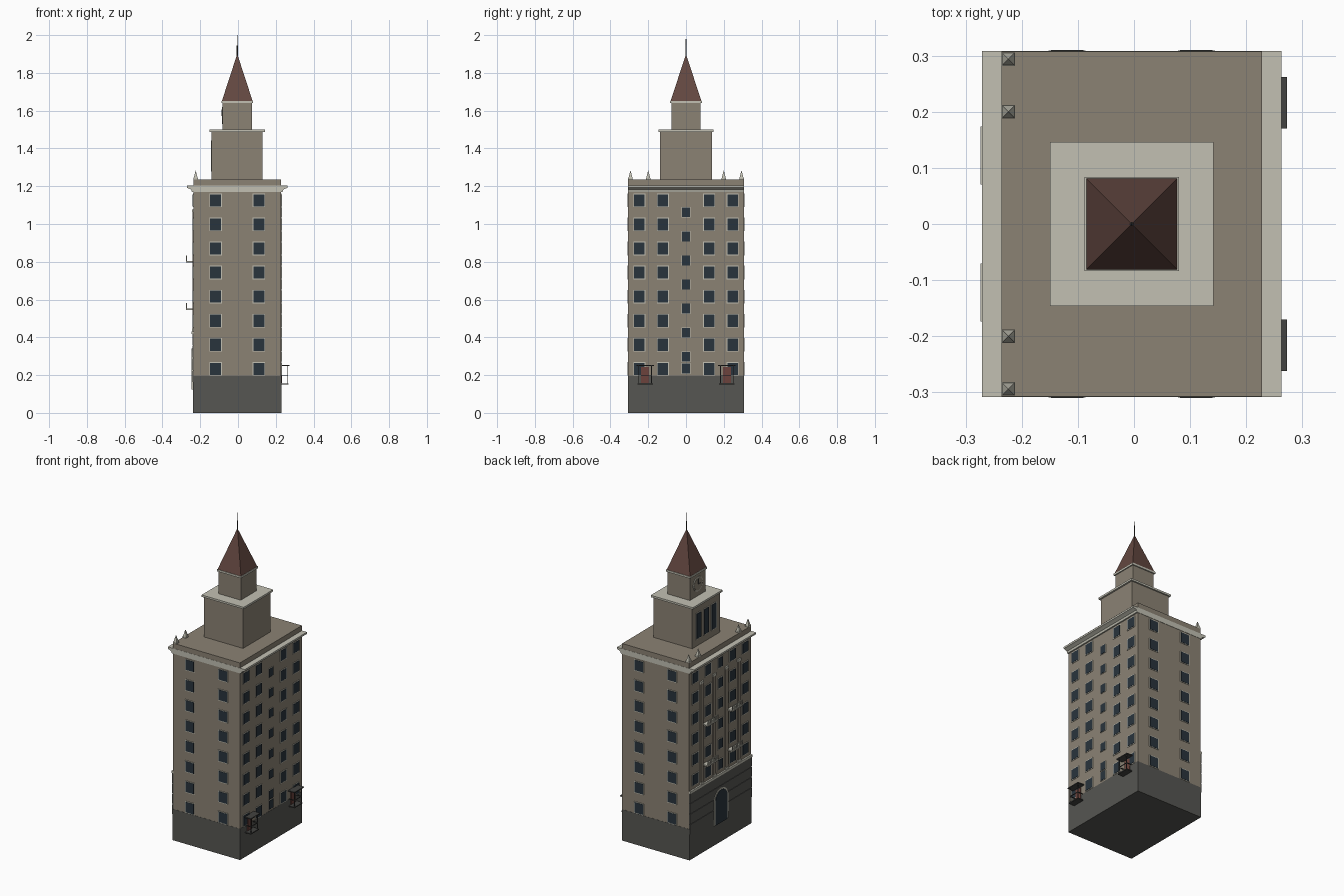
import bpy, bmesh, math
from mathutils import Matrix

cube = bpy.data.objects.get("Cube")
if cube:
    bpy.data.objects.remove(cube, do_unlink=True)


def material(name, rgb):
    m = bpy.data.materials.new(name)
    m.use_nodes = True
    m.diffuse_color = (*rgb, 1)
    m.node_tree.nodes["Principled BSDF"].inputs["Base Color"].default_value = (*rgb, 1)
    return m


stone = material("tan stone", (0.26, 0.225, 0.175))
trim = material("pale trim", (0.54, 0.53, 0.45))
granite = material("dark granite", (0.093, 0.093, 0.085))
tile = material("maroon roof", (0.125, 0.064, 0.052))
glass = material("dark glass", (0.022, 0.034, 0.046))
iron = material("dark iron", (0.055, 0.055, 0.052))
red = material("red door", (0.15, 0.055, 0.045))

W, E, D = -0.236, 0.228, 0.306      # wall planes
CX = (W + E) / 2


def finish(name, bm, mat):
    bmesh.ops.recalc_face_normals(bm, faces=bm.faces)
    me = bpy.data.meshes.new(name)
    bm.to_mesh(me)
    bm.free()
    me.materials.append(mat)
    ob = bpy.data.objects.new(name, me)
    bpy.context.collection.objects.link(ob)
    return ob


def boxes(name, mat, items):
    """One object from (x0, x1, y0, y1, z0, z1) boxes."""
    bm = bmesh.new()
    for x0, x1, y0, y1, z0, z1 in items:
        mtx = Matrix.Translation(((x0 + x1) / 2, (y0 + y1) / 2, (z0 + z1) / 2))
        mtx = mtx @ Matrix.Diagonal((x1 - x0, y1 - y0, z1 - z0, 1))
        bmesh.ops.create_cube(bm, size=1, matrix=mtx)
    return finish(name, bm, mat)


def block(half_x, half_y, z0, z1):
    return (CX - half_x, CX + half_x, -half_y, half_y, z0, z1)


def plate(side, u, z, w, h, out, face=None):
    """Box standing 'out' from a wall, centred at u along it and at height z."""
    a, b, c, d = u - w / 2, u + w / 2, z - h / 2, z + h / 2
    if side == "front":
        return (a, b, -D - out, -D + 0.002, c, d)
    if side == "back":
        return (a, b, D - 0.002, D + out, c, d)
    if side == "east":
        return (E - 0.002, E + out, a, b, c, d)
    f = W if face is None else face
    return (f - out, f + 0.002, a, b, c, d)


def prism(name, mat, pts, axis, lo, hi):
    """Extrude a 2D outline along x (points y, z) or along y (points x, z)."""
    bm = bmesh.new()
    if axis == "x":
        vs = [bm.verts.new((lo, p, q)) for p, q in pts]
        vec = (hi - lo, 0, 0)
    else:
        vs = [bm.verts.new((p, lo, q)) for p, q in pts]
        vec = (0, hi - lo, 0)
    f = bm.faces.new(vs)
    new = bmesh.ops.extrude_face_region(bm, geom=[f])["geom"]
    bmesh.ops.translate(bm, vec=vec, verts=[v for v in new if isinstance(v, bmesh.types.BMVert)])
    return finish(name, bm, mat)


def pyramids(name, mat, items):
    """Square pyramids or rods from (x, y, z0, z1, half, sides, top radius)."""
    bm = bmesh.new()
    for x, y, z0, z1, half, n, top in items:
        r = half * math.sqrt(2) if n == 4 else half
        mtx = Matrix.Translation((x, y, (z0 + z1) / 2)) @ Matrix.Rotation(math.pi / 4, 4, "Z")
        bmesh.ops.create_cone(bm, cap_ends=True, segments=n, radius1=r, radius2=top,
                              depth=z1 - z0, matrix=mtx)
    return finish(name, bm, mat)


# Main masses
boxes("base", granite, [(W - 0.002, E + 0.001, -D - 0.001, D + 0.001, 0, 0.195)])
boxes("main_walls", stone, [(W, E, -D, D, 0.195, 1.2)])
boxes("parapet", stone, [(W, E, -D - 0.001, D + 0.001, 1.2, 1.235)])
boxes("lower_tower", stone, [block(0.135, 0.137, 1.235, 1.487)])
boxes("lower_tower_ledge", trim, [block(0.146, 0.146, 1.487, 1.499)])
boxes("upper_tower", stone, [block(0.077, 0.077, 1.499, 1.64)])
boxes("upper_tower_ledge", trim, [block(0.084, 0.084, 1.64, 1.652)])
pyramids("spire_roof", tile, [(CX, 0, 1.652, 1.9, 0.081, 4, 0)])
pyramids("spire_rod", iron, [(CX, 0, 1.88, 1.945, 0.004, 8, 0.003),
                             (CX, 0, 1.94, 2.0, 0.002, 8, 0.001)])

# Stepped cornice along both long sides
half = [(0, 1.17), (0.008, 1.17), (0.012, 1.182), (0.025, 1.188), (0.035, 1.192), (0.035, 1.203), (0, 1.203)]
outline = [(E + p, q) for p, q in half] + [(W - p, q) for p, q in reversed(half)]
prism("cornice", trim, outline, "y", -D - 0.002, D + 0.002)

# Pinnacles above the ornate side
spots = [s * y for y in (0.2, 0.294) for s in (-1, 1)]
pyramids("pinnacles", trim, [(W + 0.012, y, 1.242, 1.285, 0.011, 4, 0) for y in spots])
boxes("pinnacle_feet", trim, [(W, W + 0.024, y - 0.012, y + 0.012, 1.234, 1.243) for y in spots])

# Windows: (side, u, z, width, height)
rows = [0.233 + 0.1275 * i for i in range(8)]
windows = []
for z in rows:
    for side in ("front", "back"):
        windows += [(side, CX + s * 0.115, z, 0.058, 0.064) for s in (-1, 1)]
    sides = ("east", "west") if z > 0.45 else ("east",)
    for side in sides:
        windows += [(side, s * y, z, 0.056, 0.064) for y in (0.122, 0.247) for s in (-1, 1)]
for z in rows[2:]:
    windows.append(("west", 0, z, 0.042, 0.06))
stair = [("east", 0, z + 0.064, 0.042, 0.052) for z in rows[:7]] + [("east", 0, 0.235, 0.042, 0.055)]
boxes("window_frames", trim, [plate(s, u, z, w + 0.008, h + 0.008, 0.003) for s, u, z, w, h in windows]
      + [plate(s, u, z, w + 0.003, h + 0.003, 0.003) for s, u, z, w, h in stair])
boxes("window_panes", glass, [plate(s, u, z, w, h, 0.0045) for s, u, z, w, h in windows + stair])

# Ornate side: raised stone courses, ledge, pilasters
courses = [plate("west", 0, 0.08, 2 * D, 0.16, 0.003)]
courses += [plate("west", 0, 0.193 + 0.065 * i, 2 * D, 0.06, 0.006) for i in range(4)]
courses.append(plate("west", 0, 0.29, 2 * D, 0.26, 0.003))
boxes("stone_courses", granite, courses)
boxes("base_ledge", trim, [plate("west", 0, 0.425, 2 * D, 0.014, 0.01)])
lines = [s * y for y in (0.06, 0.185) for s in (-1, 1)]
boxes("pilasters", stone, [plate("west", y, 0.75, 0.026, 0.64, 0.006) for y in lines])
boxes("pilaster_caps", trim, [plate("west", y, z, 0.032, 0.014, 0.008) for y in lines for z in (0.44, 1.07)])


# Arched entrance
def arch(r, foot, spring):
    arc = [(r * math.cos(math.pi * i / 16), spring + r * math.sin(math.pi * i / 16)) for i in range(17)]
    return [(r, foot)] + arc + [(-r, foot)]


prism("entrance_surround", trim, arch(0.07, 0.125, 0.27), "x", W - 0.009, W)
prism("entrance_door", glass, arch(0.06, 0.125, 0.27), "x", W - 0.011, W)

# Pale balconies on the ornate side
balconies = []
for z in (0.548, 0.8):
    for y in (-0.122, 0.122):
        balconies.append(plate("west", y, z, 0.104, 0.008, 0.038))
        balconies.append((W - 0.038, W - 0.034, y - 0.052, y + 0.052, z + 0.028, z + 0.034))
        for i in range(9):
            t = y - 0.049 + i * 0.01225
            balconies.append((W - 0.038, W - 0.034, t - 0.002, t + 0.002, z, z + 0.03))
boxes("balconies", trim, balconies)

# Tall tower openings and round clock
T = CX - 0.135
boxes("tower_opening_frames", trim, [plate("west", y, 1.36, 0.054, 0.164, 0.003, T) for y in (-0.075, 0, 0.075)])
boxes("tower_openings", glass, [plate("west", y, 1.36, 0.046, 0.156, 0.005, T) for y in (-0.075, 0, 0.075)])
U = CX - 0.077


def disc(r):
    return [(r * math.cos(math.tau * i / 24), 1.575 + r * math.sin(math.tau * i / 24)) for i in range(24)]


prism("clock_rim", trim, disc(0.045), "x", U - 0.004, U)
prism("clock_face", stone, disc(0.04), "x", U - 0.005, U)
boxes("clock_hands", iron, [(U - 0.007, U, -0.002, 0.002, 1.575, 1.607),
                            (U - 0.007, U, -0.022, 0, 1.573, 1.577)])

# Iron porches with red doors on the plain side
porches, doors = [], []
for y in (-0.216, 0.216):
    porches.append(plate("east", y, 0.251, 0.092, 0.006, 0.045))
    porches.append(plate("east", y, 0.153, 0.08, 0.006, 0.04))
    for s in (-1, 1):
        t = y + s * 0.034
        porches.append((E + 0.034, E + 0.038, t - 0.002, t + 0.002, 0.153, 0.25))
        porches.append((E, E + 0.038, t - 0.002, t + 0.002, 0.194, 0.198))
    porches.append((E + 0.034, E + 0.038, y - 0.034, y + 0.034, 0.194, 0.198))
    doors.append(plate("east", y, 0.2, 0.042, 0.085, 0.006))
boxes("porches", iron, porches)
boxes("porch_doors", red, doors)
